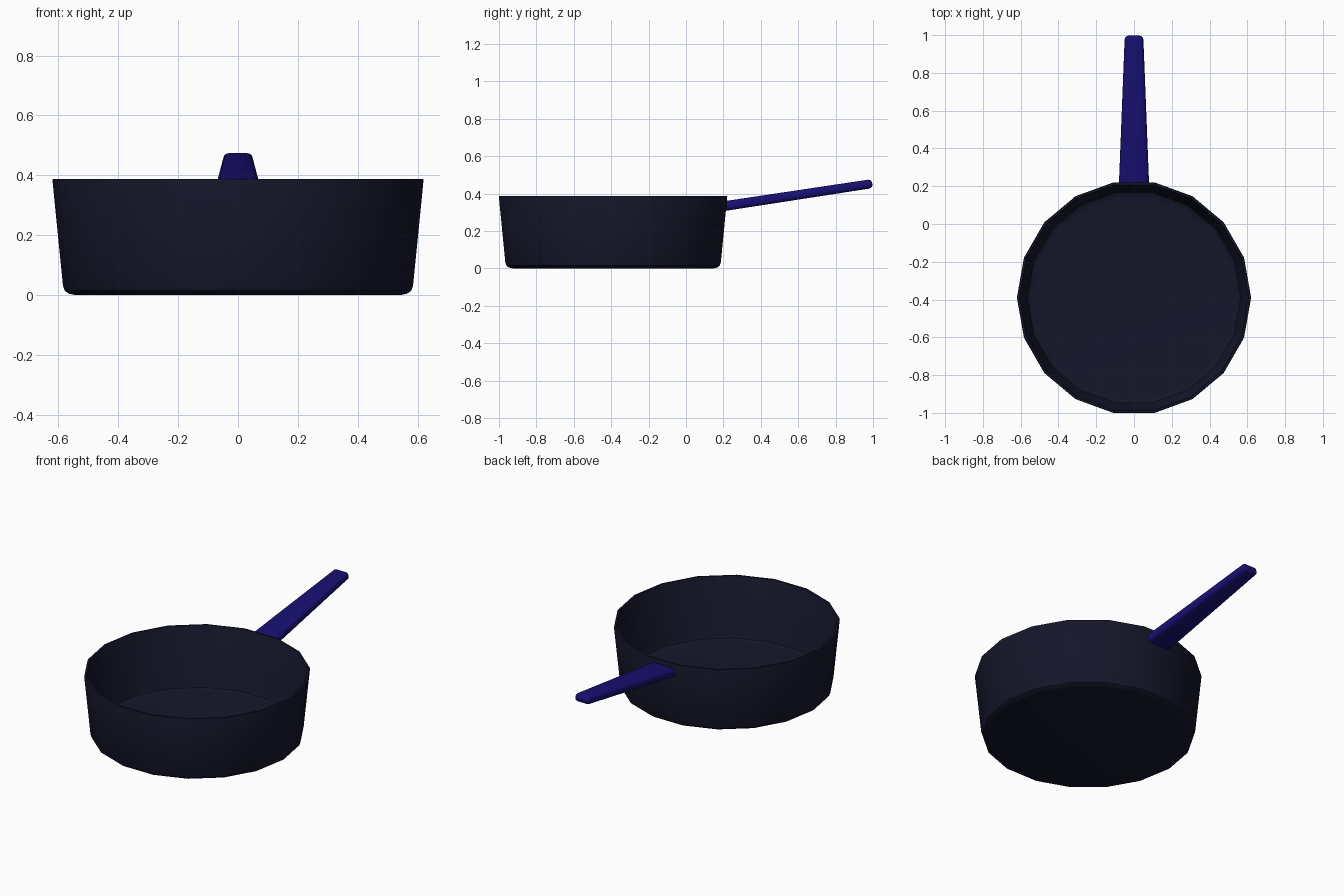
import bpy, bmesh, math
from mathutils import Vector

if "Cube" in bpy.data.objects:
    bpy.data.objects.remove(bpy.data.objects["Cube"])

def material(name, rgb):
    m = bpy.data.materials.new(name)
    m.diffuse_color = (*rgb, 1)
    m.use_nodes = True
    m.node_tree.nodes["Principled BSDF"].inputs["Base Color"].default_value = m.diffuse_color
    return m

def finish(bm, name, mat):
    bmesh.ops.recalc_face_normals(bm, faces=bm.faces)
    me = bpy.data.meshes.new(name)
    bm.to_mesh(me)
    bm.free()
    ob = bpy.data.objects.new(name, me)
    bpy.context.collection.objects.link(ob)
    me.materials.append(mat)
    bpy.ops.object.select_all(action='DESELECT')
    ob.select_set(True)
    bpy.context.view_layer.objects.active = ob
    bpy.ops.object.shade_smooth_by_angle(angle=math.radians(35))
    return ob

SIDES, CENTRE_Y = 18, -0.39

# Pan body: 18-sided lathe, outside up to the rim, then inside down to the floor
profile = [(0.545, 0.0), (0.565, 0.004), (0.579, 0.014), (0.585, 0.032),
           (0.62, 0.383), (0.618, 0.388), (0.607, 0.388), (0.604, 0.383),
           (0.572, 0.045), (0.565, 0.031), (0.55, 0.024), (0.535, 0.022)]
bm = bmesh.new()
rings = []
for r, z in profile:
    rings.append([bm.verts.new((r * math.cos(2 * math.pi * i / SIDES),
                                CENTRE_Y + r * math.sin(2 * math.pi * i / SIDES), z))
                  for i in range(SIDES)])
for a, b in zip(rings, rings[1:]):
    for i in range(SIDES):
        j = (i + 1) % SIDES
        bm.faces.new((a[i], a[j], b[j], b[i]))
bm.faces.new(rings[0][::-1])
bm.faces.new(rings[-1])
finish(bm, "pan_body", material("dark_navy", (0.007, 0.008, 0.023)))

# Handle: tapered bar rising to the back, rounded on the long edges and far end
start, end = Vector((0, 0.207, 0.333)), Vector((0, 0.996, 0.453))
along = (end - start).normalized()
up = Vector((1, 0, 0)).cross(along)
bm = bmesh.new()
ends = []
for p, w, h in ((start, 0.08, 0.026), (end, 0.049, 0.024)):
    ends.append([bm.verts.new(p + Vector((sx * w, 0, 0)) + up * sz * h)
                 for sx, sz in ((-1, -1), (1, -1), (1, 1), (-1, 1))])
a, b = ends
for i in range(4):
    j = (i + 1) % 4
    bm.faces.new((a[i], a[j], b[j], b[i]))
bm.faces.new(a[::-1])
bm.faces.new(b)
rounded = [e for e in bm.edges if not all(v in a for v in e.verts)]
bmesh.ops.bevel(bm, geom=rounded, offset=0.019, segments=3, profile=0.5,
                affect='EDGES', clamp_overlap=True)
finish(bm, "handle", material("indigo", (0.009, 0.005, 0.17)))
